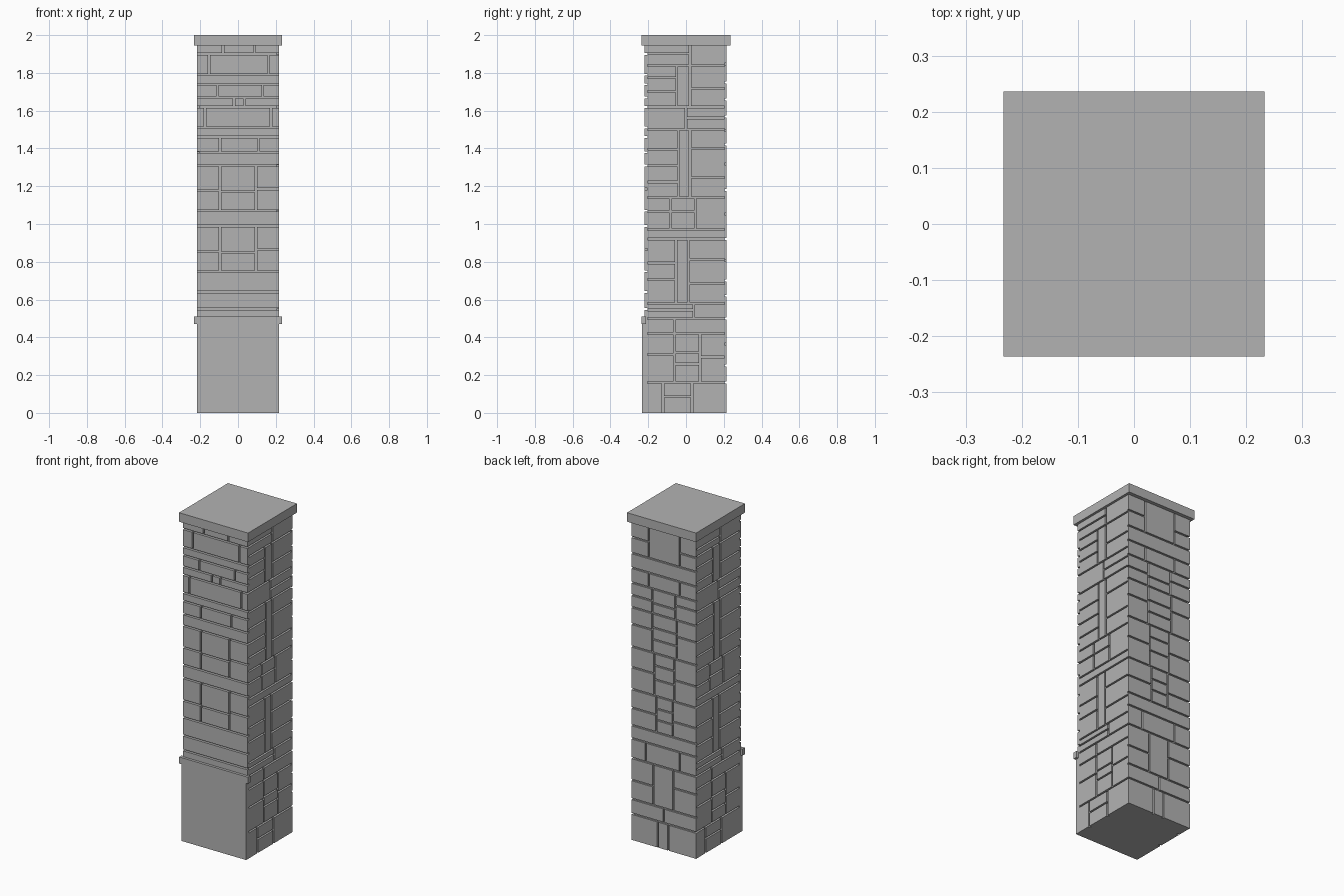
import bpy
import bmesh
import math
import random
from mathutils import Matrix, Vector

random.seed(4)

if "Cube" in bpy.data.objects:
    bpy.data.objects.remove(bpy.data.objects["Cube"], do_unlink=True)

stone = bpy.data.materials.new("stone_grey")
stone.use_nodes = True
GREY = (0.45, 0.45, 0.45, 1)
stone.diffuse_color = GREY
stone.node_tree.nodes["Principled BSDF"].inputs["Base Color"].default_value = GREY

HALF = 0.218      # outer half width of the shaft
CORE = 0.204      # half width at the bottom of the joints
JOINT = 0.005     # half the joint width
SHAFT_TOP = 1.945


def add_box(bm, low, high):
    """Add an axis-aligned box between two corners."""
    low, high = Vector(low), Vector(high)
    matrix = Matrix.Translation((low + high) / 2) @ Matrix.Diagonal((*(high - low), 1))
    bmesh.ops.create_cube(bm, size=1, matrix=matrix)


def finish(bm, name):
    """Turn the mesh into a named stone object."""
    mesh = bpy.data.meshes.new(name)
    bm.to_mesh(mesh)
    bm.free()
    mesh.materials.append(stone)
    obj = bpy.data.objects.new(name, mesh)
    bpy.context.collection.objects.link(obj)
    return obj


def box(name, low, high):
    bm = bmesh.new()
    add_box(bm, low, high)
    return finish(bm, name)


def stack_heights(bottom, top, count):
    """Split a column of stones into slightly uneven heights."""
    step = (top - bottom) / count
    inner = [bottom + step * (i + random.uniform(-0.2, 0.2)) for i in range(1, count)]
    return [bottom, *inner, top]


def wall(name, courses, half, outer, turns):
    """Lay courses (bottom, vertical cuts, stones stacked per column) on one face."""
    bm = bmesh.new()
    top = SHAFT_TOP
    for bottom, cuts, stacks in courses:
        edges = [0, *cuts, 1]
        for left, right, count in zip(edges, edges[1:], stacks):
            x0 = half * (2 * left - 1) + (JOINT if left > 0 else 0)
            x1 = half * (2 * right - 1) - (JOINT if right < 1 else 0)
            levels = stack_heights(bottom, top, count)
            for low, high in zip(levels, levels[1:]):
                z0 = low + JOINT if low > 0 else 0
                z1 = high - JOINT if high < SHAFT_TOP else high
                add_box(bm, (x0, -outer, z0), (x1, -CORE, z1))
        top = bottom
    bmesh.ops.rotate(bm, verts=bm.verts, matrix=Matrix.Rotation(turns * math.pi / 2, 3, "Z"))
    return finish(bm, name)


WHOLE = ((), (1,))

# Front courses: long stones alternating with framed blocks
front_courses = [
    (1.9, (.32, .7), (1, 1, 1)),
    (1.79, (.15, .87), (1, 1, 1)),
    (1.74, *WHOLE),
    (1.67, (.25, .8), (1, 1, 1)),
    (1.62, (.45, .58), (1, 1, 1)),
    (1.51, (.1, .9), (1, 1, 1)),
    (1.46, *WHOLE),
    (1.38, (.28, .75), (1, 1, 1)),
    (1.31, *WHOLE),
    (1.07, (.28, .72), (2, 2, 2)),
    (.99, *WHOLE),
    (.75, (.28, .72), (2, 2, 2)),
    (.64, *WHOLE),
    (.55, *WHOLE),
    (.47, *WHOLE),
]

# Back courses: a central column of small stones between larger quoins
back_courses = [
    (1.75, (.27, .75), (2, 1, 2)),
    (1.66, *WHOLE),
    (1.57, (.27, .75), (1, 1, 1)),
    (1.42, (.32, .68), (2, 2, 2)),
    (1.18, (.32, .7), (2, 3, 2)),
    (.92, (.35, .66), (2, 3, 2)),
    (.7, (.38, .64), (2, 3, 2)),
    (.62, *WHOLE),
    (.5, (.22, .75), (1, 1, 1)),
    (.25, (.34, .65), (2, 1, 2)),
    (.16, (.5,), (1, 1)),
    (0, (.41, .57), (1, 1, 1)),
]

# Side courses: irregular rubble with tall upright slabs
side_courses = [
    (1.84, (.55,), (2, 1)),
    (1.62, (.38, .55), (3, 1, 2)),
    (1.5, (.5,), (1, 2)),
    (1.14, (.4, .55), (4, 1, 3)),
    (.97, (.3, .62), (2, 2, 1)),
    (.92, *WHOLE),
    (.58, (.37, .53), (3, 1, 3)),
    (.5, (.6,), (2, 1)),
    (.42, (.35,), (1, 1)),
    (.16, (.35, .68), (2, 3, 2)),
    (0, (.2, .58), (1, 2, 1)),
]

# Shaft core and the four stone faces
box("shaft_core", (-CORE, -CORE, 0), (CORE, CORE, SHAFT_TOP))
wall("front_stones", front_courses, HALF, 0.22, 0)
wall("right_stones", side_courses, CORE, HALF, 1)
wall("back_stones", back_courses, HALF, 0.214, 2)
wall("left_stones", side_courses, CORE, HALF, 3)

# Plain front panel with its ledge
box("front_panel", (-HALF, -0.233, 0), (HALF, -CORE, 0.475))
box("panel_ledge", (-0.232, -0.236, 0.47), (0.232, -0.213, 0.51))

# Flat cap slab
box("cap_slab", (-0.233, -0.236, SHAFT_TOP), (0.233, 0.236, 2))
